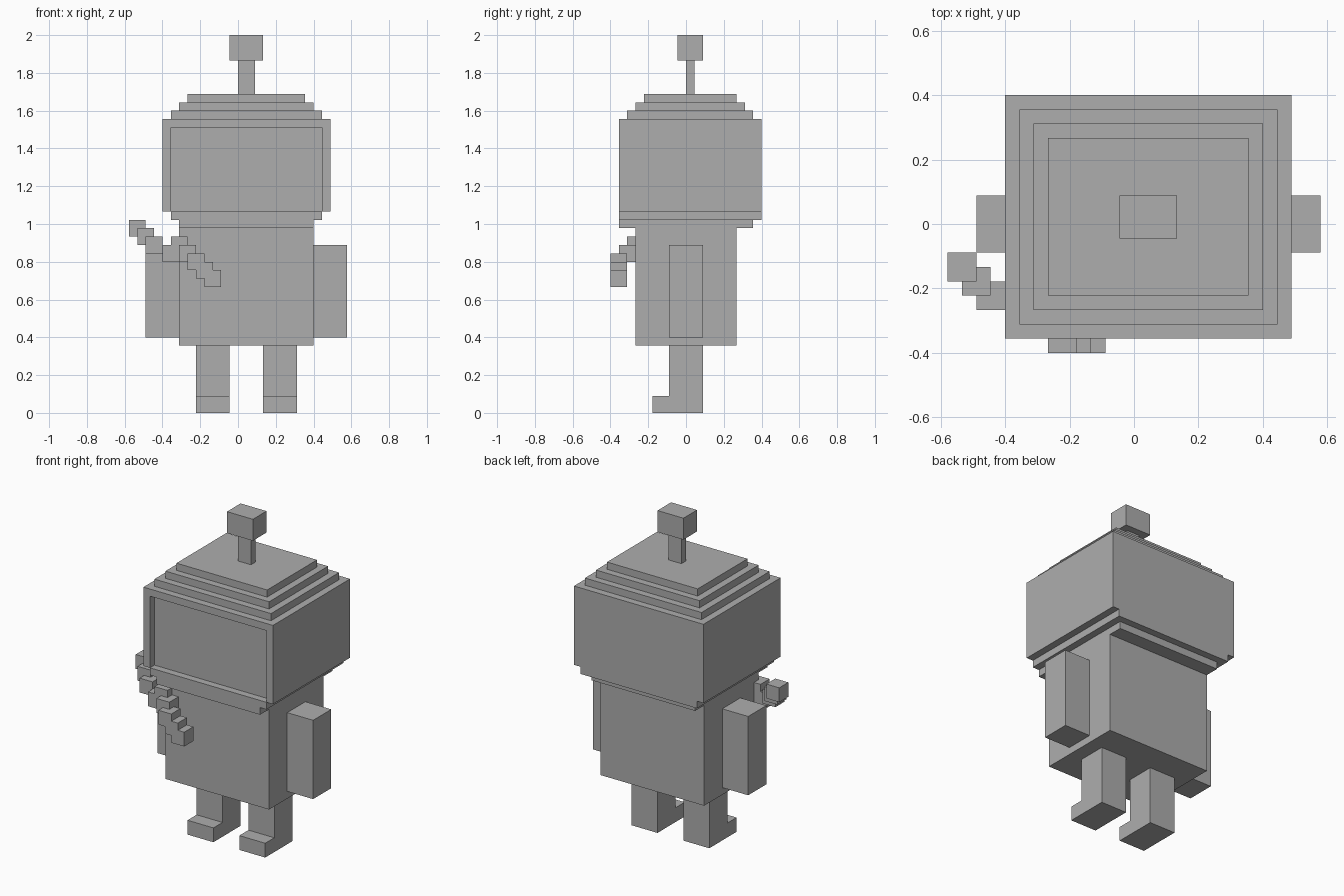
import bpy
import bmesh

if "Cube" in bpy.data.objects:
    bpy.data.objects.remove(bpy.data.objects["Cube"])

V = 2 / 45  # one block unit

grey = bpy.data.materials.new("plain grey")
grey.diffuse_color = (0.42, 0.42, 0.42, 1)
grey.use_nodes = True
grey.node_tree.nodes["Principled BSDF"].inputs["Base Color"].default_value = grey.diffuse_color


def blocks(name, *boxes):
    """One object made of boxes given as (x0, x1, y0, y1, z0, z1) in block units."""
    bm = bmesh.new()
    for x0, x1, y0, y1, z0, z1 in boxes:
        for v in bmesh.ops.create_cube(bm, size=1)["verts"]:
            v.co = (V * (x1 if v.co.x > 0 else x0),
                    V * (y1 if v.co.y > 0 else y0),
                    V * (z1 if v.co.z > 0 else z0))
    mesh = bpy.data.meshes.new(name)
    bm.to_mesh(mesh)
    bm.free()
    mesh.materials.append(grey)
    obj = bpy.data.objects.new(name, mesh)
    bpy.context.collection.objects.link(obj)
    return obj


# Legs with feet that stick out in front
for side, x in (("left", -5), ("right", 3)):
    blocks(side + "_leg", (x, x + 4, -2, 2, 2, 8))
    blocks(side + "_foot", (x, x + 4, -4, 2, 0, 2))

# Body and arms
blocks("torso", (-7, 9, -6, 6, 8, 22))
blocks("left_arm", (-11, -7, -2, 2, 9, 20))
blocks("right_arm", (9, 13, -2, 2, 9, 20))

# Stepped neck
blocks("lower_collar", (-7, 9, -8, 8, 22, 23))
blocks("upper_collar", (-8, 10, -8, 9, 23, 24))

# Head with a recessed face screen
head = blocks("head", (-9, 11, -8, 9, 24, 35))
cutter = blocks("face_cutter", (-8, 10, -10, -7, 23, 34))
cutter.hide_render = True
cutter.hide_viewport = True
cut = head.modifiers.new("face recess", "BOOLEAN")
cut.operation = "DIFFERENCE"
cut.solver = "EXACT"
cut.object = cutter

# Stepped roof
for i in range(1, 4):
    blocks(f"roof_step_{i}", (-9 + i, 11 - i, -8 + i, 9 - i, 34 + i, 35 + i))

# Antenna
blocks("antenna_stem", (0, 2, 0, 1, 38, 42))
blocks("antenna_knob", (-1, 3, -1, 2, 42, 45))

# Diagonal chain of small cubes held across the front
starts = [(-13, -4, 21), (-12, -5, 20), (-11, -6, 19), (-9, -7, 18), (-8, -7, 19),
          (-7, -8, 18), (-6, -9, 17), (-5, -9, 16), (-4, -9, 15)]
blocks("held_chain", *[(x, x + 2, y, y + 2, z, z + 2) for x, y, z in starts])
